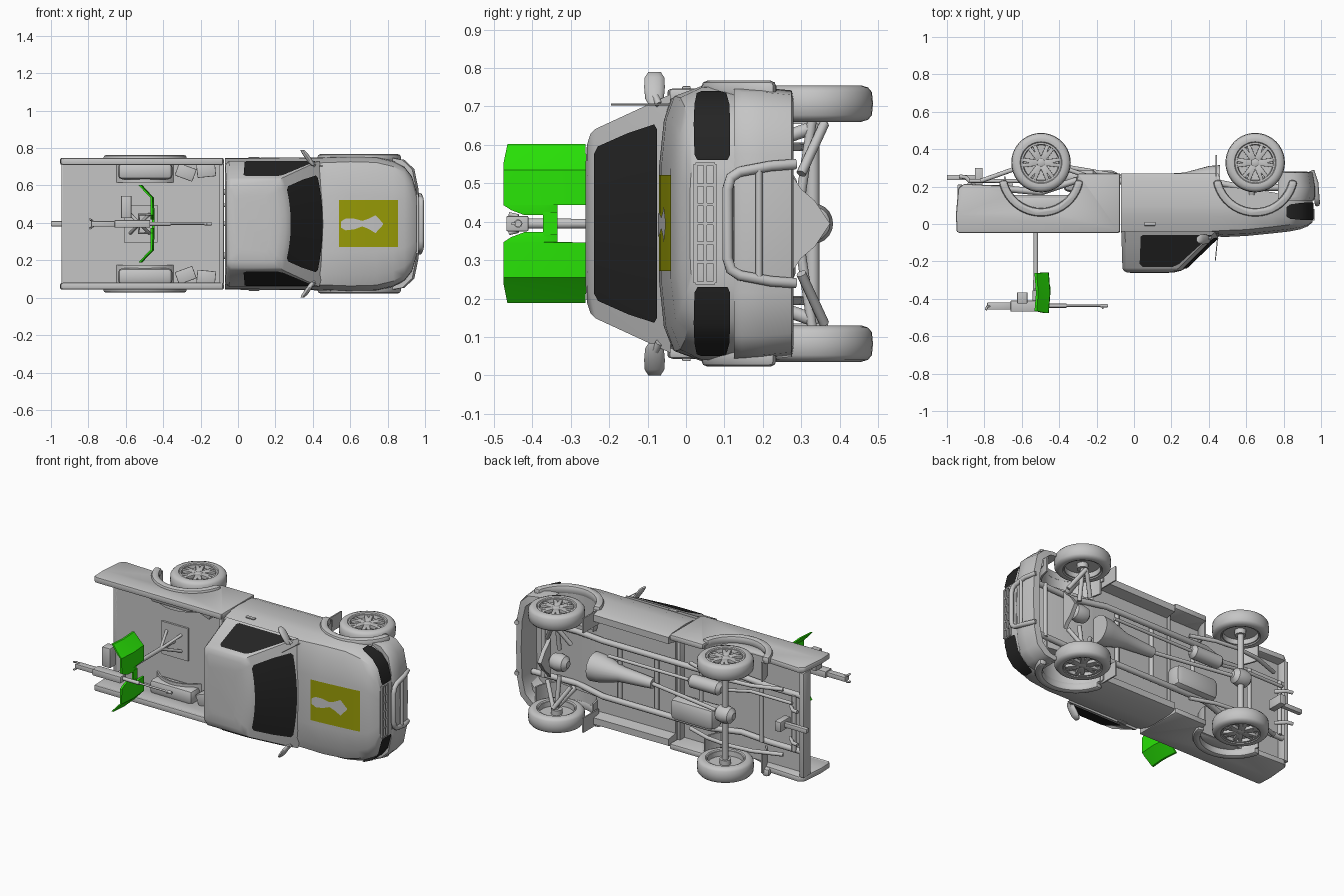
import bpy, bmesh, math
from mathutils import Matrix

if "Cube" in bpy.data.objects:
    bpy.data.objects.remove(bpy.data.objects["Cube"])

# The truck lies on its side: x = length, -y = roof side, w = sideways offset from the centre line
ZC = 0.395

def material(name, rgb):
    m = bpy.data.materials.new(name)
    m.diffuse_color = (*rgb, 1)
    m.use_nodes = True
    m.node_tree.nodes["Principled BSDF"].inputs["Base Color"].default_value = m.diffuse_color
    return m

GREY = material("grey_paint", (0.56, 0.56, 0.56))
BLACK = material("dark_glass", (0.018, 0.018, 0.018))
GREEN = material("green_plate", (0.022, 0.78, 0.002))
OLIVE = material("olive_panel", (0.32, 0.335, 0.002))

def finish(ob, mat, angle=35, bevel=0):
    ob.data.materials.clear()
    ob.data.materials.append(mat)
    bpy.ops.object.select_all(action='DESELECT')
    ob.select_set(True)
    bpy.context.view_layer.objects.active = ob
    if bevel:
        b = ob.modifiers.new("bevel", 'BEVEL')
        b.width, b.segments, b.limit_method = bevel, 2, 'ANGLE'
        bpy.ops.object.modifier_apply(modifier="bevel")
    bpy.ops.object.shade_smooth_by_angle(angle=math.radians(angle))
    return ob

def mesh(name, verts, faces, mat=GREY, angle=35, bevel=0):
    me = bpy.data.meshes.new(name)
    me.from_pydata([(x, y, w + ZC) for x, y, w in verts], [], faces)
    bm = bmesh.new()
    bm.from_mesh(me)
    bmesh.ops.recalc_face_normals(bm, faces=bm.faces)
    bm.to_mesh(me)
    bm.free()
    ob = bpy.data.objects.new(name, me)
    bpy.context.collection.objects.link(ob)
    return finish(ob, mat, angle, bevel)

def loft(name, rings, mat=GREY, caps=True, angle=35, closed=False):
    n, k = len(rings[0]), len(rings)
    faces = [(i * n + j, i * n + (j + 1) % n, (i + 1) % k * n + (j + 1) % n, (i + 1) % k * n + j)
             for i in range(k if closed else k - 1) for j in range(n)]
    if caps and not closed:
        faces += [tuple(range(n)), tuple(range((k - 1) * n, k * n))]
    return mesh(name, [p for r in rings for p in r], faces, mat, angle)

def prism(name, pts, w0, w1, mat=GREY, bevel=0):
    n = len(pts)
    v = [(x, y, w) for w in (w0, w1) for x, y in pts]
    f = [tuple(range(n)), tuple(range(n, 2 * n))] + [(i, (i + 1) % n, n + (i + 1) % n, n + i) for i in range(n)]
    return mesh(name, v, f, mat, 35, bevel)

def box(name, x0, x1, y0, y1, w0, w1, mat=GREY, bevel=0):
    return prism(name, [(x0, y0), (x1, y0), (x1, y1), (x0, y1)], w0, w1, mat, bevel)

def grid(name, rows, mat):
    n = len(rows[0])
    return mesh(name, [p for r in rows for p in r],
                [(i * n + j, i * n + j + 1, (i + 1) * n + j + 1, (i + 1) * n + j)
                 for i in range(len(rows) - 1) for j in range(n - 1)], mat)

def tube(name, pts, r, mat=GREY):
    cu = bpy.data.curves.new(name, 'CURVE')
    cu.dimensions, cu.bevel_depth, cu.bevel_resolution, cu.use_fill_caps = '3D', r, 3, True
    s = cu.splines.new('POLY')
    s.points.add(len(pts) - 1)
    for p, (x, y, w) in zip(s.points, pts):
        p.co = (x, y, w + ZC, 1)
    ob = bpy.data.objects.new(name, cu)
    bpy.context.collection.objects.link(ob)
    bpy.ops.object.select_all(action='DESELECT')
    ob.select_set(True)
    bpy.context.view_layer.objects.active = ob
    bpy.ops.object.convert(target='MESH')
    return finish(bpy.context.object, mat, 50)

def lathe(name, prof, centre, axis='Z', n=40, closed=False):
    cx, cy, cw = centre
    a = [2 * math.pi * i / n for i in range(n)]
    return loft(name, [[(cx + r * math.cos(t), cy + r * math.sin(t), cw + h) if axis == 'Z' else
                        (cx + h, cy + r * math.cos(t), cw + r * math.sin(t)) for t in a] for r, h in prof], closed=closed)

def arc(cx, cy, r, a0, a1, n=20):
    t = [math.radians(a0 + (a1 - a0) * i / n) for i in range(n + 1)]
    return [(cx + r * math.cos(a), cy + r * math.sin(a)) for a in t]

def lerp(a, b, t):
    return a + (b - a) * t

REAR, FRONT = (-0.497, 0.27), (0.648, 0.27)

# Lower cab, bonnet and nose: x, half width, top, shoulder, sill
STATIONS = [(-0.07, .352, -.045, -.04, .27), (0.40, .355, -.05, -.04, .27), (0.47, .357, -.07, -.035, .27),
            (0.60, .362, -.064, -.03, .26), (0.74, .358, -.05, -.015, .24), (0.83, .336, -.04, -.004, .22),
            (0.89, .305, -.028, .004, .21), (0.93, .255, -.012, .01, .2), (0.955, .172, .01, .018, .19)]
rings = []
for x, hw, yt, ys, yb in STATIONS:
    half = [(hw - .07, yb - .07), (hw - .06, yb), (hw - .02, yb), (hw - .006, yb - .04), (hw, .1), (hw - .004, .04),
            (hw - .03, ys), (hw * .75, lerp(ys, yt, .65)), (hw * .42, yt)]
    rings.append([(x, y, w) for w, y in half] + [(x, y, -w) for w, y in reversed(half)])
body = loft("cab_body", rings, angle=30)
for s in (1, -1):
    cutter = prism("arch_cutter", arc(*FRONT, .195, 0, 342, 38), s * .2, s * .5)
    m = body.modifiers.new("arch", 'BOOLEAN')
    m.operation, m.object, m.solver = 'DIFFERENCE', cutter, 'EXACT'
    bpy.context.view_layer.objects.active = body
    bpy.ops.object.modifier_apply(modifier="arch")
    bpy.data.objects.remove(cutter)
finish(body, GREY, 30)

def hood_y(x):
    for a, b in zip(STATIONS, STATIONS[1:]):
        if a[0] <= x <= b[0]:
            return lerp(a[2], b[2], (x - a[0]) / (b[0] - a[0]))

# Cab top: y, rear x, front centre x, front corner x, half width
LEVELS = [(-.04, -.068, .48, .435, .337), (-.235, -.062, .277, .24, .247), (-.249, -.056, .255, .222, .233),
          (-.258, -.04, .22, .19, .205), (-.262, -.01, .17, .15, .15)]
rings = []
for y, xr, xc, xk, hw in LEVELS:
    fr = [i / 5 for i in range(-5, 6)]
    rings.append([(xr + .02, y, -hw), *[(xc - (xc - xk) * f * f, y, hw * f) for f in fr], (xr + .02, y, hw),
                  (xr, y, hw - .025), (xr, y, .025 - hw)])
loft("cab_top", rings, angle=40)

def level(t):
    return [lerp(a, b, t) for a, b in zip(LEVELS[0], LEVELS[1])]

# Windows
rows = []
for t, k in ((.16, .76), (.2, .81), (.55, .82), (.95, .8), (1.0, .74)):
    y, xr, xc, xk, hw = level(t)
    rows.append([(xc - (xc - xk) * f * f + .005, y - .004, hw * f) for f in [k * i / 5 for i in range(-5, 6)]])
grid("windscreen", rows, BLACK)
for s in (1, -1):
    rows = []
    for t, xa, xb in ((.08, .05, .0), (.13, .036, -.006), (.88, .03, -.022), (.96, .045, -.04)):
        y, xr, xc, xk, hw = level(t)
        rows.append([(xa, y - .002, s * (hw + .004)), (xk + xb, y - .002, s * (hw + .004))])
    grid("side_window", rows, BLACK)
grid("rear_window", [[(-.073, y, -w), (-.073, y, w)] for y, w in ((-.08, .24), (-.21, .2))], BLACK)

# Bonnet panel with a worn patch of bare paint
xs = [.54, .6, .68, .74, .8, .83, .855]
grid("bonnet_panel", [[(x, hood_y(x) - .004, -.123), (x, hood_y(x) - .004, .126)] for x in xs], OLIVE)
patch = [(.55, .02, .012), (.575, .035, .028), (.62, .03, .028), (.665, .014, .016), (.70, .028, .028),
         (.735, .05, .046), (.775, .006, .004)]
grid("bare_patch", [[(x, hood_y(x) - .007, -a), (x, hood_y(x) - .007, b)] for x, a, b in patch], GREY)

# Headlights, grille and front bumper
for s in (1, -1):
    path = [(.96, .165, .03, .108), (.957, .18, .022, .115), (.936, .26, .02, .115), (.895, .311, .022, .113),
            (.835, .34, .028, .105), (.815, .345, .04, .09)]
    grid("headlight", [[(x, a, s * w), (x, b, s * w)] for x, w, a, b in path], BLACK)
for y in (.025, .05, .075):
    box("grille_bar", .94, .966, y - .005, y + .005, -.155, .155)
for w in (-.155, -.1, -.05, 0, .05, .1, .155):
    box("grille_post", .94, .964, .025, .075, w - .004, w + .004)
out = [(.82, .354), (.89, .342), (.943, .292), (.966, .18), (.972, 0)]
out = out + [(x, -w) for x, w in out[-2::-1]]
rings = []
for x, w in out:
    k = .92 if abs(w) > .2 else .95
    rings.append([(x - .012, .125, w), (x, .145, w), (x, .2, w), (x - .012, .275, w * .98),
                  (x - .05, .28, w * k), (x - .05, .125, w * k)])
loft("front_bumper", rings, angle=40)

# Bull bar
bar = [(.95, .285, .155), (.972, .22, .15), (.978, .14, .135), (.98, .117, .12), (.98, .108, .09)]
tube("bull_bar", bar + [(x, y, -w) for x, y, w in reversed(bar)], .014)
tube("bull_bar_cross", [(.978, .19, .145), (.978, .19, -.145)], .009)

# Load bed
side = ([(-.075, -.045), (-.075, .27), (REAR[0] + .195, .27)] + arc(*REAR, .195, -3, -160, 24)
        + [(-.91, .215), (-.94, .19), (-.952, .05), (-.948, -.045)])
for s in (1, -1):
    prism("bed_side", side, s * .316, s * .352, bevel=.012)
    box("bed_rail", -.94, -.08, -.048, -.03, s * .314, s * .35, bevel=.007)
    box("inner_wheel_box", -.642, -.35, .05, .15, s * .237, s * .325, bevel=.025)
    for (cx, cy), w in ((REAR, .368), (FRONT, .372)):
        prism("wheel_arch_flare", arc(cx, cy, .23, -10, -170) + arc(cx, cy, .185, -170, -10), s * .32, s * w, bevel=.015)
        prism("wheel_house", arc(cx, cy, .2, -5, -175) + arc(cx, cy, .19, -175, -5), s * .22, s * .34)
    # Storage boxes beside the walls
    for x, w, a in ((-.28, .275, .35), (-.17, .285, -.1)):
        b = box("storage_box", -.05, .05, .07, .14, -.035, .035, bevel=.004)
        b.matrix_world = Matrix.Translation((x, 0, ZC + s * w)) @ Matrix.Rotation(s * a, 4, 'Y') @ Matrix.Translation((0, 0, -ZC))
box("bed_floor", -.935, -.075, .14, .155, -.32, .32)
box("bed_front_wall", -.1, -.075, -.045, .2, -.32, .32, bevel=.006)
box("rear_sill", -.945, -.915, .14, .21, -.32, .32, bevel=.005)

# Wheels
for cx in (REAR[0], FRONT[0]):
    for s in (1, -1):
        c = (cx, .328, s * .3125)
        lathe("tyre", [(.103, .036), (.112, .046), (.128, .0475), (.146, .042), (.156, .03), (.159, 0), (.156, -.03),
                       (.146, -.042), (.128, -.0475), (.112, -.046), (.103, -.036)], c, closed=True)
        lathe("rim", [(.108, s * .041), (.098, s * .041), (.094, s * .022), (.03, s * .018), (.03, s * -.01),
                      (.098, s * -.01), (.1, s * -.04), (.108, s * -.04)], c, closed=True)
        lathe("hub", [(.032, s * -.04), (.032, s * .03), (.02, s * .038)], c, n=20)
        for i in range(6):
            sp = prism("spoke", [(.02, -.016), (.1, -.026), (.1, -.006), (.065, 0), (.1, .006), (.1, .026), (.02, .016)],
                       -.012, .012, bevel=.002)
            sp.matrix_world = (Matrix.Translation((c[0], c[1], ZC + c[2] + s * .026))
                               @ Matrix.Rotation(i * math.pi / 3, 4, 'Z') @ Matrix.Translation((0, 0, -ZC)))

# Mirrors swept back, door handles, mud flaps and aerial
for s in (1, -1):
    rings = []
    for w, x, k in ((.312, .40, .6), (.325, .392, .9), (.355, .372, 1), (.38, .355, .95), (.395, .343, .6)):
        rings.append([(x + .016 * k * math.cos(a), -.082 + .027 * k * math.sin(a), s * w)
                      for a in [math.pi * i / 6 for i in range(12)]])
    loft("mirror", rings, angle=50)
    tube("mirror_arm", [(.41, -.07, s * .31), (.395, -.08, s * .33)], .01)
    box("door_handle", .055, .115, -.01, .012, s * .35, s * .358, bevel=.003)
    box("mud_flap", .437, .445, .22, .37, s * .26, s * .35)
tube("aerial", [(.45, -.04, .31), (.435, -.195, .31)], .0025)

# Underbody: frame, axles, springs, drive line, tank and exhaust
for s in (1, -1):
    tube("frame_rail", [(-.92, .19, s * .17), (-.7, .19, s * .17), (-.5, .17, s * .17), (-.32, .23, s * .17),
                        (.4, .23, s * .17), (.6, .19, s * .16), (.9, .2, s * .16)], .018)
    tube("leaf_spring", [(-.82, .23, s * .2), (-.65, .29, s * .2), (-.5, .305, s * .2), (-.35, .29, s * .2), (-.2, .24, s * .2)], .012)
    tube("front_half_shaft", [(.648, .33, s * .28), (.648, .3, s * .08)], .013)
    for x in (.57, .73):
        tube("front_arm", [(.648, .36, s * .26), (x, .3, s * .13)], .013)
    tube("shock_absorber", [(.63, .16, s * .19), (.64, .33, s * .25)], .018)
    tube("tow_hook", [(-.85, .2, s * .1), (-.9, .25, s * .1), (-.935, .255, s * .1)], .011)
for x in (-.88, -.66, -.25, .05, .3, .82):
    tube("cross_member", [(x, .21, -.17), (x, .21, .17)], .013)
tube("rear_axle", [(REAR[0], .33, -.29), (REAR[0], .33, .29)], .018)
for x, y in ((REAR[0], .33), (FRONT[0], .3)):
    lathe("differential", [(.02, -.06), (.045, -.04), (.053, 0), (.045, .04), (.02, .06)], (x, y, 0), 'X', 20)
outline = [(.28, -.12), (.3, -.09), (.335, -.06), (.375, 0), (.335, .06), (.3, .09), (.28, .12)]
loft("skid_plate", [[(x, y, w) for y, w in outline] for x in (.72, .745)])
lathe("gearbox", [(.085, .46), (.08, .4), (.045, .27), (.035, .12), (.03, .06)], (0, .23, 0), 'X', 24)
tube("drive_shaft", [(-.45, .32, 0), (.08, .23, 0)], .012)
box("fuel_tank", -.38, -.08, .17, .285, -.165, -.03, bevel=.035)
lathe("muffler", [(.02, -.42), (.04, -.4), (.04, -.22), (.02, -.2)], (0, .25, .1), 'X', 20)
tube("exhaust_pipe", [(.35, .25, .1), (-.2, .25, .1), (-.45, .24, .1), (-.6, .23, .13), (-.88, .23, .13)], .01)
box("hitch", -1.0, -.84, .235, .262, -.014, .014, bevel=.004)
box("hitch_bracket", -.85, -.81, .2, .3, -.03, .03, bevel=.004)

# Gun mount: plate, post and braces
box("mount_plate", -.61, -.43, .128, .142, -.1, .1)
tube("mount_post", [(-.525, .135, 0), (-.525, -.31, 0)], .013)
for dx, dw in ((1, 1), (1, -1), (-1, 1), (-1, -1)):
    tube("mount_brace", [(-.525 + .05 * dx, .13, .05 * dw), (-.525, .0, 0)], .009)
tube("swivel_fork", [(-.525, -.3, 0), (-.53, -.42, 0)], .014)

# Gun
box("receiver", -.66, -.47, -.468, -.41, -.02, .02, bevel=.004)
box("rear_frame", -.785, -.66, -.458, -.42, -.014, .014, bevel=.003)
for s in (1, -1):
    tube("grip", [(-.76, -.44, 0), (-.785, -.44, s * .02), (-.792, -.46, s * .024)], .006)
tube("barrel", [(-.48, -.437, 0), (-.14, -.437, 0)], .006)
tube("barrel_sleeve", [(-.47, -.437, 0), (-.36, -.437, 0)], .011)
tube("muzzle", [(-.18, -.437, 0), (-.142, -.437, 0)], .009)
box("front_sight", -.17, -.162, -.455, -.437, -.003, .003)
box("ammo_box", -.625, -.57, -.425, -.365, .03, .15, bevel=.004)

# Shield: two bent wings on arms, joined by a bridge below the barrel
for s in (1, -1):
    tube("shield_arm", [(-.53, -.35, 0), (-.53, -.35, s * .05), (-.46, -.35, s * .05)], .006)
    rings = []
    for x, w, y0, y1 in ((-.455, .022, -.42, -.335), (-.455, .035, -.455, -.335), (-.455, .048, -.475, -.335),
                         (-.455, .049, -.475, -.26), (-.457, .14, -.475, -.26),
                         (-.475, .158, -.475, -.26), (-.52, .207, -.465, -.262)):
        ym = -.37
        rings.append([(x - .012, y0, s * w), (x, y0, s * w), (x + .008, ym, s * w), (x, y1, s * w),
                      (x - .012, y1, s * w), (x - .004, ym, s * w)])
    loft("shield_wing", rings, GREEN, angle=20)
box("shield_bridge", -.459, -.447, -.372, -.335, -.03, .03, GREEN)
